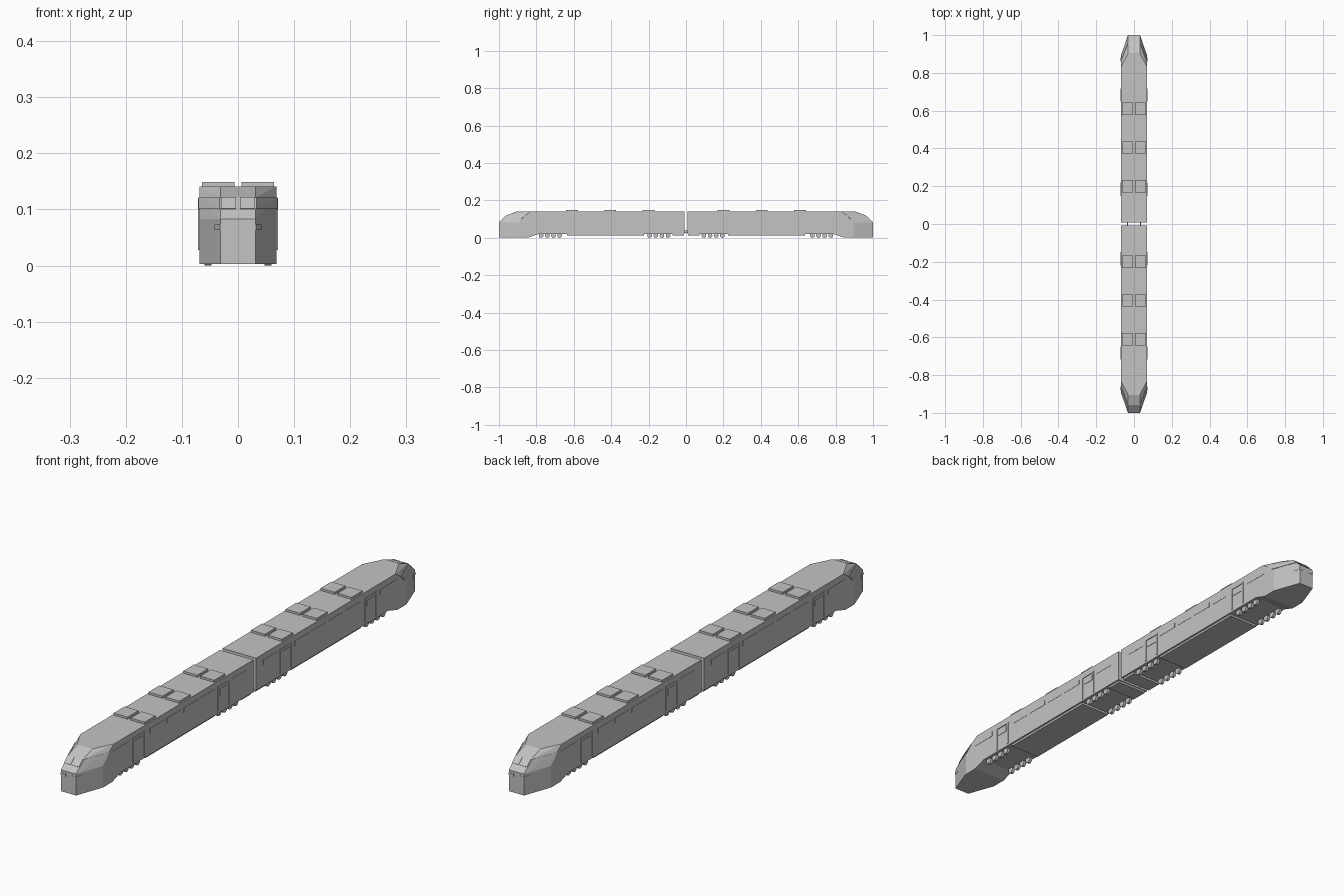
import bpy, bmesh
from mathutils import Vector

if "Cube" in bpy.data.objects:
    bpy.data.objects.remove(bpy.data.objects["Cube"])

grey = bpy.data.materials.new("light_grey")
grey.diffuse_color = (0.55, 0.55, 0.55, 1)
grey.use_nodes = True
grey.node_tree.nodes["Principled BSDF"].inputs["Base Color"].default_value = grey.diffuse_color
W, N = 0.069, 0.031          # half width of body, half width of nose tip


def finish(name, bm, axes):
    """Make an object from bm and mirror it across the given axes."""
    bmesh.ops.recalc_face_normals(bm, faces=bm.faces)
    me = bpy.data.meshes.new(name)
    bm.to_mesh(me)
    bm.free()
    me.materials.append(grey)
    ob = bpy.data.objects.new(name, me)
    bpy.context.collection.objects.link(ob)
    m = ob.modifiers.new("mirror", 'MIRROR')
    m.use_axis = axes
    m.use_mirror_merge = False
    return ob


def add_box(bm, x, y, z):
    v = bmesh.ops.create_cube(bm, size=1)['verts']
    for p in v:
        p.co = Vector([(r[0] + r[1]) / 2 + c * (r[1] - r[0]) for r, c in zip((x, y, z), p.co)])


def boxes(name, items):
    bm = bmesh.new()
    for it in items:
        add_box(bm, *it)
    return finish(name, bm, (True, True, False))


def plate(name, pts, t=0.002):
    """Thin plate lying on a body facet, pushed outwards (+y)."""
    pts = [Vector(p) for p in pts]
    n = (pts[1] - pts[0]).cross(pts[2] - pts[0]).normalized()
    n *= t if n.y > 0 else -t
    bm = bmesh.new()
    for p in pts:
        bm.verts.new(p - n * 0.5)
        bm.verts.new(p + n)
    bmesh.ops.convex_hull(bm, input=bm.verts)
    bmesh.ops.dissolve_limit(bm, angle_limit=0.01, verts=bm.verts, edges=bm.edges)
    return finish(name, bm, (True, True, False))


# Car body: hull of the faceted nose, rear face extruded to the coupling
side = [(0.79, .02), (0.84, .003), (0.895, .003), (0.895, .083), (0.86, .121), (0.83, .141), (0.79, .141)]
tip = [(1.0, .003), (1.0, .083), (0.957, .121), (0.905, .141)]
bm = bmesh.new()
for x, rows in ((W, side), (N, tip)):
    for y, z in rows:
        for s in (-1, 1):
            bm.verts.new((s * x, y, z))
bmesh.ops.convex_hull(bm, input=bm.verts)
bmesh.ops.dissolve_limit(bm, angle_limit=0.02, verts=bm.verts, edges=bm.edges)
bm.normal_update()
back = [f for f in bm.faces if f.normal.y < -0.99]
for f in bmesh.ops.extrude_discrete_faces(bm, faces=back)['faces']:
    for v in f.verts:
        v.co.y = 0.008
bmesh.ops.remove_doubles(bm, verts=bm.verts, dist=1e-5)
bmesh.ops.dissolve_limit(bm, angle_limit=0.01, verts=bm.verts, edges=bm.edges)
finish("car_body", bm, (False, True, False))

# Windscreen panes and headlights wrapped round the nose corners
lo, hi = 0.46, 0.98
mid = lambda t: Vector((N, 1.0 - 0.043 * t, .083 + .038 * t))
out = lambda t: Vector((W, 0.895 - 0.035 * t, .083 + .038 * t))
fx = lambda p, x: (x, p.y, p.z)
plate("windscreen", [fx(mid(lo), .004), fx(mid(lo), .03), fx(mid(hi), .03), fx(mid(hi), .004)])
plate("side_windscreen", [mid(lo), out(lo), out(hi), mid(hi)])
plate("headlight", [(.011, 1, .063), (N, 1, .063), (N, 1, .073), (.011, 1, .073)], .001)
yc = 1 - 0.105 * 10 / 38
plate("side_headlight", [(N, 1, .063), (.041, yc, .063), (.041, yc, .073), (N, 1, .073)], .001)

# Doors: raised frame, leaf and window
for c in (0.683, 0.184):
    boxes("door_frame", [((W - .002, .0715), (c - .035, c - .029), (.028, .12)),
                         ((W - .002, .0715), (c + .029, c + .035), (.028, .12)),
                         ((W - .002, .0715), (c - .029, c + .029), (.114, .12))])
    boxes("door_window", [((W - .002, .0705), (c - .024, c + .024), (.085, .108))])

# Side windows
spans = [(.74, .84), (.05, .135)] + [(.235 + .1 * i, .32 + .1 * i) for i in range(4)]
boxes("side_windows", [((W - .002, W + .001), s, (.1, .118)) for s in spans])

# Roof units
boxes("roof_units", [((.006, .064), (c - .032, c + .032), (.138, .149)) for c in (.2, .405, .61)])

# Underfloor skirts and couplers
boxes("underfloor_skirt", [((0, .062), (.225, .635), (.012, .022)), ((0, .062), (.012, .072), (.012, .022))])
boxes("coupler", [((.033, .037), (0, .02), (.025, .04))])

# Wheels
bm = bmesh.new()
for c in (0.725, 0.145):
    for i in range(4):
        r = bmesh.ops.create_cone(bm, cap_ends=True, segments=12, radius1=.0125, radius2=.0125, depth=.012)
        for v in r['verts']:
            x, y, z = v.co
            v.co = (.0535 + z, c + (i - 1.5) * .033 + x, .0125 + y)
finish("wheels", bm, (True, True, False))
